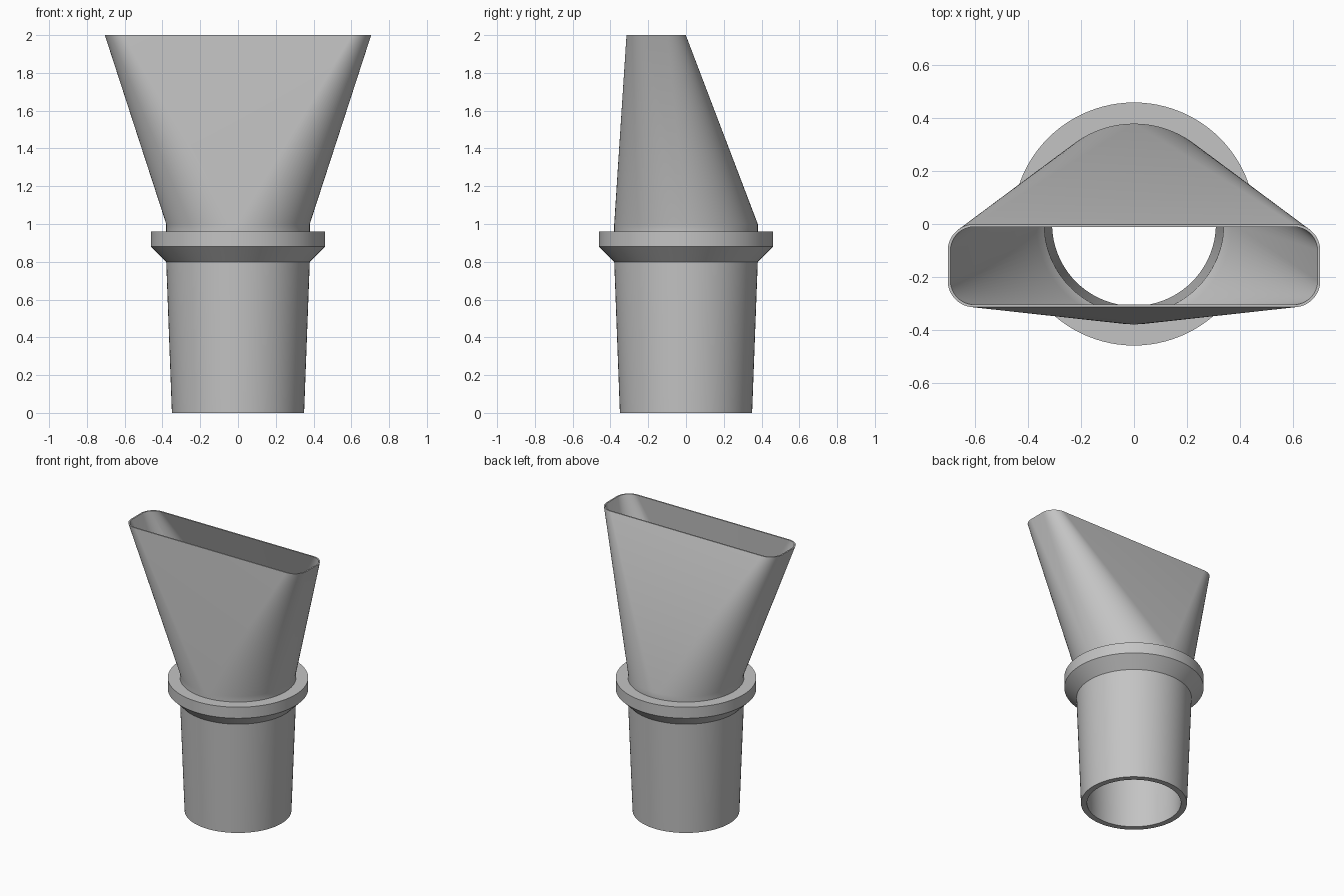
import bpy, bmesh
from math import sin, cos, pi, radians

cube = bpy.data.objects.get("Cube")
if cube:
    bpy.data.objects.remove(cube, do_unlink=True)

GREY = (0.55, 0.55, 0.55, 1)
mat = bpy.data.materials.new("plain grey")
mat.use_nodes = True
mat.diffuse_color = GREY
bsdf = mat.node_tree.nodes["Principled BSDF"]
bsdf.inputs["Base Color"].default_value = GREY
bsdf.inputs["Roughness"].default_value = 0.6

STEPS = 24  # segments per quarter turn


def ring(z, radius, half_x=0, half_y=0, centre_y=0):
    """Rounded rectangle: four quarter arcs around offset centres (a circle if no offsets)."""
    points = []
    for quarter, (sx, sy) in enumerate([(1, 1), (-1, 1), (-1, -1), (1, -1)]):
        for i in range(STEPS + 1):
            a = (quarter + i / STEPS) * pi / 2
            points.append((sx * half_x + radius * cos(a),
                           centre_y + sy * half_y + radius * sin(a), z))
    return points


def loft(name, rings):
    """Skin neighbouring rings; coincident points on circles are merged."""
    bm = bmesh.new()
    loops = [[bm.verts.new(p) for p in r] for r in rings]
    for low, high in zip(loops, loops[1:]):
        for i in range(len(low)):
            j = (i + 1) % len(low)
            bm.faces.new((low[i], low[j], high[j], high[i]))
    bmesh.ops.remove_doubles(bm, verts=bm.verts, dist=1e-5)
    mesh = bpy.data.meshes.new(name)
    bm.to_mesh(mesh)
    bm.free()
    mesh.materials.append(mat)
    mesh.shade_smooth()
    mesh.set_sharp_from_angle(angle=radians(30))
    obj = bpy.data.objects.new(name, mesh)
    bpy.context.collection.objects.link(obj)
    return obj


# Tapered hose tube: bore, bottom rim and outer wall
loft("hose_tube", [ring(0.96, 0.34), ring(0, 0.31), ring(0, 0.35), ring(0.8, 0.38)])

# Stop collar with a chamfered underside
loft("stop_collar", [ring(0.8, 0.38), ring(0.88, 0.46), ring(0.96, 0.46), ring(0.96, 0.38)])

# Flared nozzle: neck, round-to-slot transition, thin lip, inside wall and bore step
slot = dict(half_x=0.605, half_y=0.057, centre_y=-0.158)
loft("flared_nozzle", [ring(0.96, 0.38), ring(1, 0.38), ring(2, 0.1, **slot),
                       ring(2, 0.09, **slot), ring(1, 0.37), ring(0.96, 0.34)])
